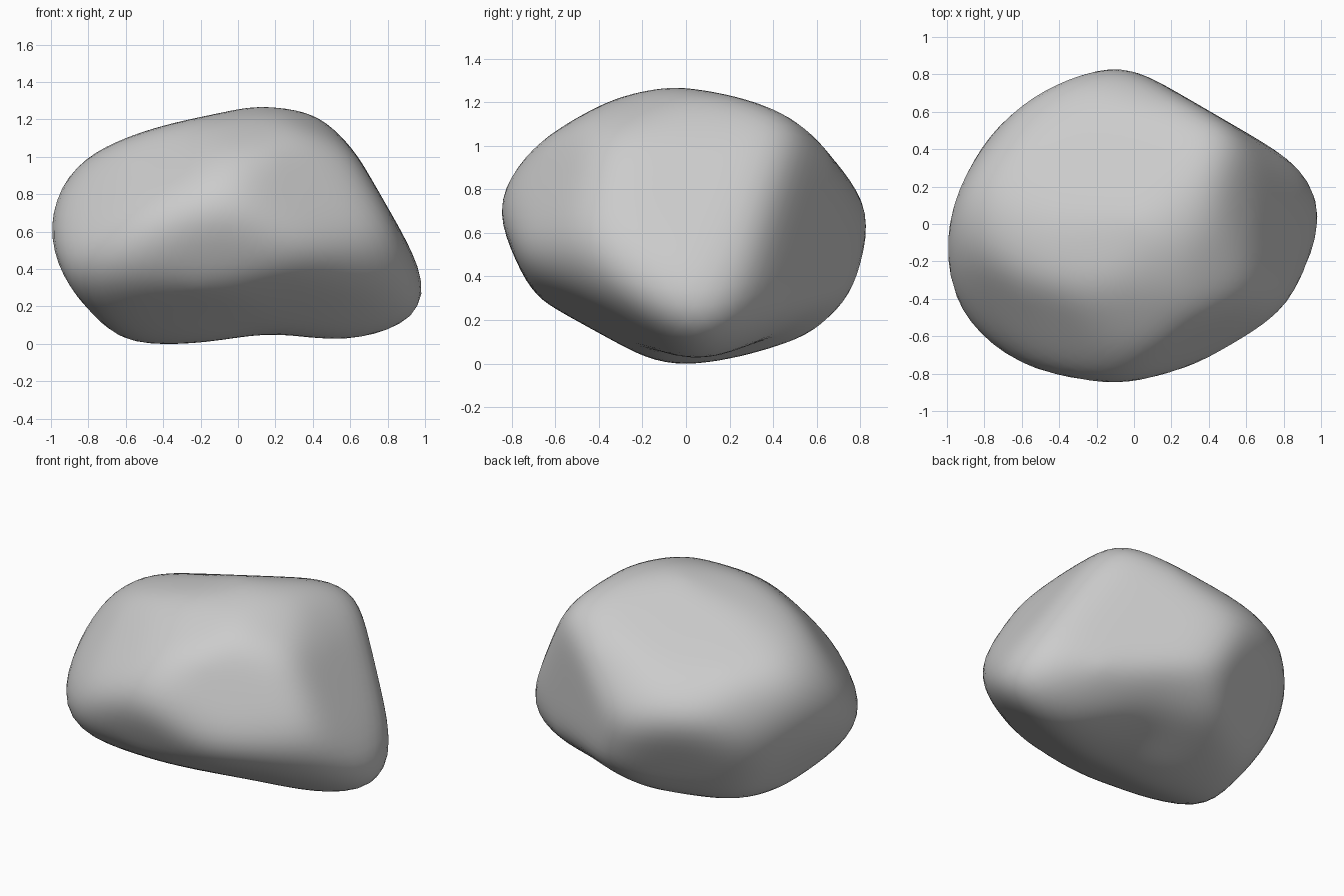
import bpy, bmesh, math
from mathutils import Vector

if "Cube" in bpy.data.objects:
    bpy.data.objects.remove(bpy.data.objects["Cube"])

CENTRE = Vector((0, 0, 0.64))
facets = []  # (outward normal, distance from centre)


def carve(right, up, outline, drop=0.0):
    """Turn a convex outline seen along one direction into cutting planes."""
    pts = [Vector((u, v - drop)) for u, v in outline]
    for a, b in zip(pts, pts[1:] + pts[:1]):
        e = (b - a).normalized()
        n = Vector((e.y, -e.x))
        if n.dot(a) < 0:
            n = -n
        d = max(n.dot(p) for p in pts)
        facets.append((n.x * Vector(right) + n.y * Vector(up), d))


def chip(normal, distance):
    """Chip off one corner with a single plane."""
    facets.append((Vector(normal).normalized(), distance))


def oblique(az, elev):
    """Right and up axes of a view from azimuth az and elevation elev."""
    a, e = math.radians(az), math.radians(elev)
    right = (-math.sin(a), math.cos(a), 0)
    up = (-math.sin(e) * math.cos(a), -math.sin(e) * math.sin(a), math.cos(e))
    return right, up


# front, side and plan outlines
carve((1, 0, 0), (0, 0, 1), [
    (-1, .5), (-.99, .72), (-.94, .84), (-.86, .96), (-.66, 1.09), (-.39, 1.18),
    (.1, 1.285), (.37, 1.25), (.51, 1.17), (.65, 1), (.92, .53), (.98, .38),
    (1, .25), (.96, .12), (.92, .05), (.82, 0), (-.51, 0), (-.74, .09), (-.93, .3)], 0.64)
carve((0, 1, 0), (0, 0, 1), [
    (-.86, .66), (-.85, .79), (-.72, .98), (-.6, 1.08), (-.35, 1.22), (-.09, 1.285),
    (.25, 1.24), (.46, 1.16), (.6, 1.04), (.74, .87), (.83, .73), (.86, .6),
    (.84, .4), (.76, .24), (.56, .1), (.08, 0), (-.12, 0), (-.33, .05),
    (-.52, .16), (-.72, .35)], 0.64)
carve((1, 0, 0), (0, 1, 0), [
    (-1, -.13), (-.98, .04), (-.92, .25), (-.73, .56), (-.51, .77), (-.26, .86),
    (-.12, .855), (.1, .78), (.84, .35), (.96, .2), (1, 0), (.93, -.28),
    (.72, -.54), (.47, -.7), (.13, -.83), (-.2, -.86), (-.54, -.78),
    (-.74, -.66), (-.9, -.5), (-.96, -.4)])

# oblique outlines
carve(*oblique(-60, 25), [
    (-1.05, -.09), (-.96, .25), (-.77, .47), (-.57, .56), (-.42, .58), (.36, .58),
    (.53, .56), (.65, .5), (.76, .37), (.8, .22), (.91, -.24), (.92, -.44),
    (.89, -.62), (.78, -.76), (.63, -.82), (.43, -.78), (-.9, -.41), (-.99, -.26)])
carve(*oblique(120, 25), [
    (-.92, -.07), (-.8, .32), (-.69, .44), (-.53, .55), (-.32, .64), (-.11, .69),
    (.04, .69), (.28, .63), (.49, .54), (.82, .26), (1.01, -.02), (1.05, -.15),
    (1.02, -.29), (.83, -.57), (.5, -.71), (.16, -.76), (-.13, -.755),
    (-.2, -.73), (-.86, -.35), (-.91, -.24)])
carve(*oblique(60, -25), [
    (-.92, .05), (-.74, .35), (-.26, .71), (-.14, .75), (.02, .755), (.13, .72),
    (.81, .28), (.88, .12), (.93, -.04), (.85, -.33), (.54, -.74), (.43, -.8),
    (.24, -.83), (.06, -.78), (-.81, -.31), (-.92, -.17)])

# chipped corners: front right, front left top, back left underside
chip((.5, -.75, -.43), .81)
chip((.45, -.8, .4), .75)
chip((-.6, -.55, .58), .79)
chip((-.4, .8, -.45), .77)


def worn_ball(planes, detail):
    """A ball shrunk onto the cutting planes, then worn smooth."""
    bm = bmesh.new()
    bmesh.ops.create_icosphere(bm, subdivisions=detail, radius=1)
    for v in bm.verts:
        ray = v.co.normalized()
        v.co = ray * min(d / n.dot(ray) for n, d in planes if n.dot(ray) > 1e-4)
    for _ in range(3 if detail == 4 else 12):
        bmesh.ops.smooth_vert(bm, verts=bm.verts, factor=0.5,
                              use_axis_x=True, use_axis_y=True, use_axis_z=True)
    return bm


# push the planes out until the worn shape reaches the outlines again
planes = list(facets)
for _ in range(5):
    bm = worn_ball(planes, 4)
    cos = [v.co.copy() for v in bm.verts]
    bm.free()
    planes = [(n, d + 0.7 * (goal - max(n.dot(c) for c in cos)))
              for (n, d), (_n, goal) in zip(planes, facets)]

# boulder body, with a shallow hollow underneath
bm = worn_ball(planes, 5)
for v in bm.verts:
    v.co += CENTRE
    if v.co.z < 0.4:
        v.co.z += 0.055 * math.exp(-((v.co.x - 0.17) / 0.32) ** 2) * (1 - v.co.z / 0.4)
base = min(v.co.z for v in bm.verts)
for v in bm.verts:
    v.co.z -= base

for f in bm.faces:
    f.smooth = True
mesh = bpy.data.meshes.new("boulder")
bm.to_mesh(mesh)
bm.free()
bpy.context.collection.objects.link(bpy.data.objects.new("boulder", mesh))
